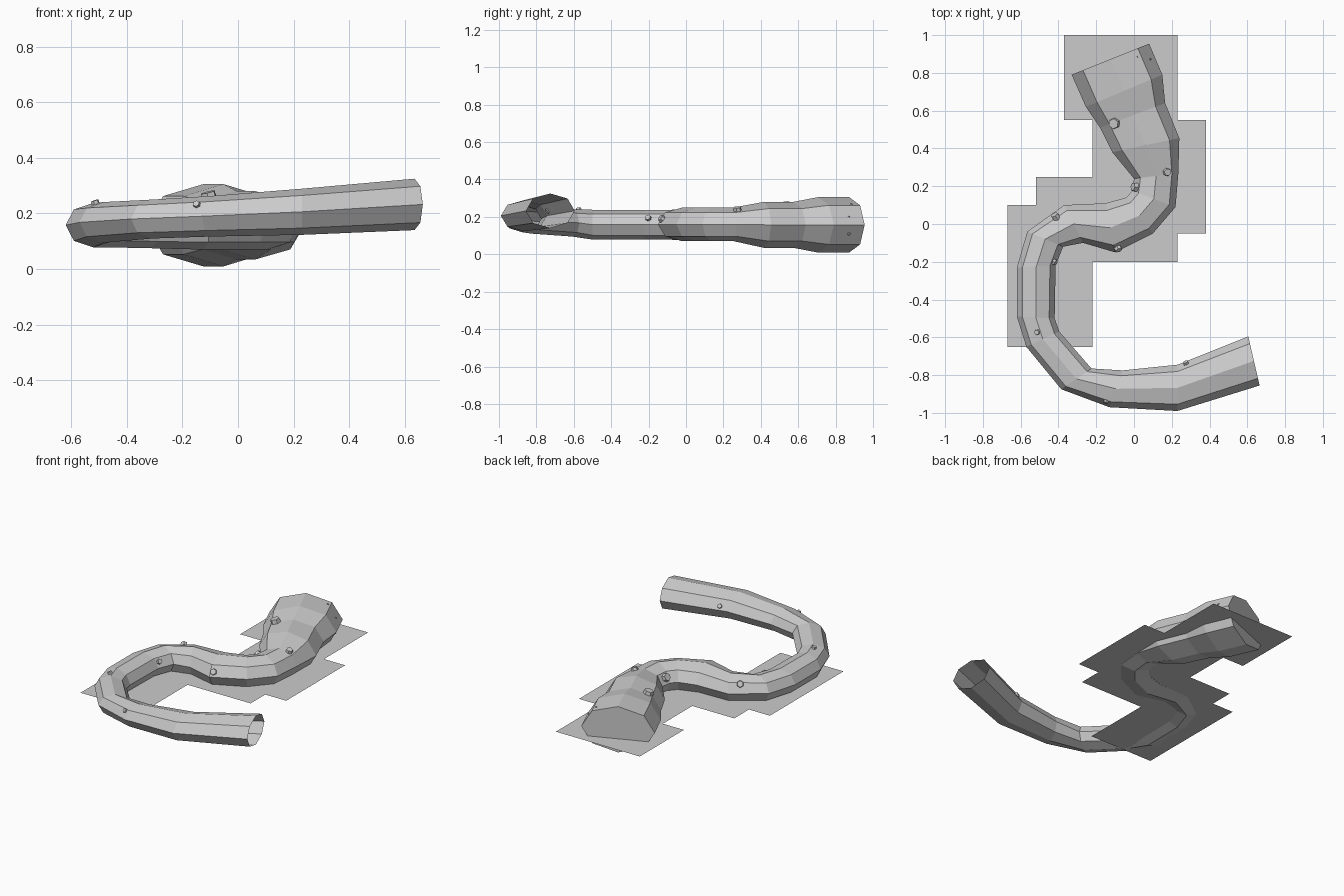
import bpy, bmesh, math
from mathutils import Vector
from mathutils.bvhtree import BVHTree

if "Cube" in bpy.data.objects:
    bpy.data.objects.remove(bpy.data.objects["Cube"])

grey = bpy.data.materials.new("plain grey")
grey.diffuse_color = (0.6, 0.6, 0.6, 1)
grey.use_nodes = True
grey.node_tree.nodes["Principled BSDF"].inputs["Base Color"].default_value = grey.diffuse_color


def finish(bm, name, recalc=True):
    if recalc:
        bmesh.ops.recalc_face_normals(bm, faces=bm.faces)
    me = bpy.data.meshes.new(name)
    bm.to_mesh(me)
    me.materials.append(grey)
    ob = bpy.data.objects.new(name, me)
    bpy.context.collection.objects.link(ob)
    return ob


# Winding tube: each ring is right edge x, y, left edge x, y, centre z, half height
rings = [
    (.08, .955, -.33, .79, .1575, .148),
    (.15, .79, -.255, .62, .1575, .148),
    (.165, .64, -.18, .51, .1575, .123),
    (.24, .455, -.115, .38, .1575, .123),
    (.235, .27, 0, .24, .16, .09),
    (.22, .09, -.01, .175, .16, .09),
    (.10, -.05, -.04, .14, .16, .09),
    (-.10, -.15, -.15, .11, .16, .09),
    (-.27, -.10, -.37, .10, .158, .083),
    (-.375, -.12, -.565, -.04, .158, .08),
    (-.415, -.22, -.62, -.23, .158, .08),
    (-.42, -.50, -.62, -.49, .158, .08),
    (-.395, -.57, -.57, -.65, .168, .073),
    (-.225, -.765, -.385, -.875, .18, .07),
    (-.06, -.775, -.13, -.97, .19, .073),
    (.23, -.745, .23, -.99, .206, .083),
    (.605, -.595, .665, -.855, .2325, .0925),
]
bm = bmesh.new()
loops = []
for rx, ry, lx, ly, z, h in rings:
    c = Vector(((rx + lx) / 2, (ry + ly) / 2, z))
    side = Vector(((rx - lx) / 2, (ry - ly) / 2, 0))
    loops.append([bm.verts.new(c + side * math.cos(a) + Vector((0, 0, h * math.sin(a))))
                  for a in (i * math.pi / 4 for i in range(8))])
for a, b in zip(loops, loops[1:]):
    for i in range(8):
        j = (i + 1) % 8
        bm.faces.new((a[i], a[j], b[j], b[i]))
bm.faces.new(loops[0])      # closed thick end, the thin end stays open
bmesh.ops.recalc_face_normals(bm, faces=bm.faces)
surface = BVHTree.FromBMesh(bm)
finish(bm, "winding_tube")

# Small six-sided nubs on the tube: x, y, z, radius
nubs = [
    (-.11, .53, .28, .032), (.175, .275, .24, .023), (-.03, .20, .22, .028),
    (-.415, .04, .21, .023), (-.085, -.13, .19, .022), (-.40, -.21, .205, .018),
    (-.52, -.575, .26, .016), (.27, -.725, .24, .016), (-.15, -.945, .235, .014),
    (.02, .885, .26, .006), (.105, .88, .215, .006), (.105, .88, .095, .009),
]
bm = bmesh.new()
for x, y, z, r in nubs:
    p, n, _, _ = surface.find_nearest(Vector((x, y, z)))
    m = n.to_track_quat('Z', 'Y').to_matrix().to_4x4()
    m.translation = p + n * r * 0.2
    bmesh.ops.create_cone(bm, cap_ends=True, segments=6, radius1=r, radius2=r * 0.85,
                          depth=r * 1.2, matrix=m)
finish(bm, "nubs")

# Flat stepped sheet: union of rectangles on a 0.15 grid
rects = [(2, 8, 6, 11), (3, 4, 7, 8), (1, 3, 6, 6), (0, 0, 3, 5)]
cells = {(i, j) for x0, y0, x1, y1 in rects for i in range(x0, x1) for j in range(y0, y1)}
bm = bmesh.new()
grid = {}


def corner(i, j):
    if (i, j) not in grid:
        grid[i, j] = bm.verts.new((-.67 + .15 * i, -.65 + .15 * j, .097))
    return grid[i, j]


for i, j in sorted(cells):
    bm.faces.new((corner(i, j), corner(i + 1, j), corner(i + 1, j + 1), corner(i, j + 1)))
finish(bm, "stepped_sheet", recalc=False)
